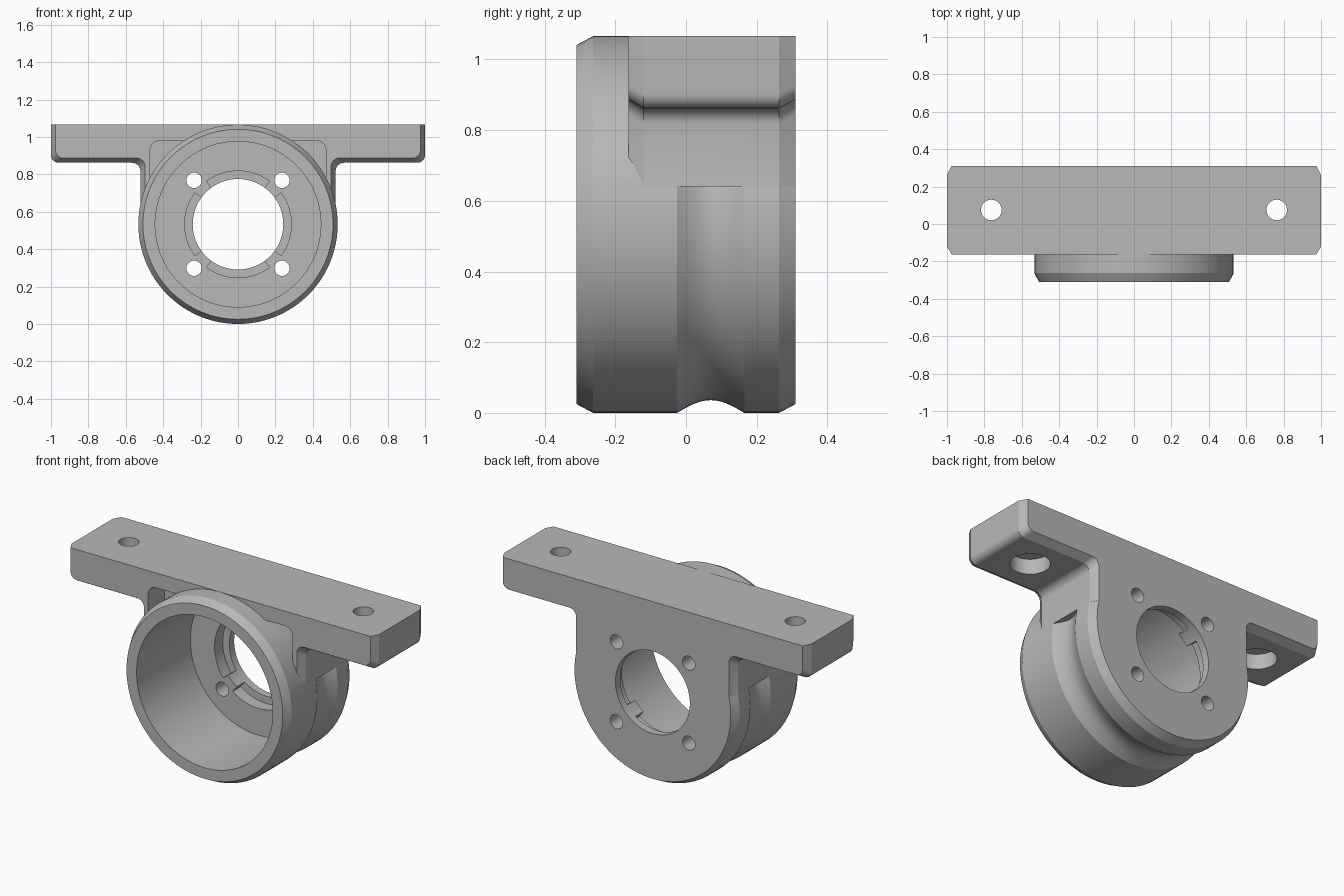
import bpy, bmesh
from math import pi, sin, cos, radians

cube = bpy.data.objects.get("Cube")
if cube:
    bpy.data.objects.remove(cube, do_unlink=True)

R = 0.533            # barrel radius, also its axis height
FRONT, BACK = -0.31, 0.31

steel = bpy.data.materials.new("grey_metal")
steel.use_nodes = True
grey = (0.48, 0.48, 0.48, 1)
steel.diffuse_color = grey
steel.node_tree.nodes["Principled BSDF"].inputs["Base Color"].default_value = grey


def loft(name, rings):
    """Closed solid through rings that share one vertex count."""
    bm = bmesh.new()
    rows = [[bm.verts.new(p) for p in ring] for ring in rings]
    for a, b in zip(rows, rows[1:]):
        for i in range(len(a)):
            j = (i + 1) % len(a)
            bm.faces.new((a[i], a[j], b[j], b[i]))
    bm.faces.new(rows[0])
    bm.faces.new(rows[-1])
    bmesh.ops.recalc_face_normals(bm, faces=bm.faces)
    mesh = bpy.data.meshes.new(name)
    bm.to_mesh(mesh)
    bm.free()
    mesh.materials.append(steel)
    obj = bpy.data.objects.new(name, mesh)
    bpy.context.collection.objects.link(obj)
    return obj


def arc(cx, cz, r, a0, a1, n=8):
    return [(cx + r * cos(radians(a0 + (a1 - a0) * i / n)),
             cz + r * sin(radians(a0 + (a1 - a0) * i / n))) for i in range(n + 1)]


def circle(r, cx=0, cz=0, n=96):
    return arc(cx, cz, r, 0, 360, n)[:-1]


def at_y(points, y):
    return [(x, y, z) for x, z in points]


def cylinder(name, r, y0, y1, x=0, z=R, n=96):
    return loft(name, [at_y(circle(r, x, z, n), y) for y in (y0, y1)])


def combine(target, other, operation):
    """Apply a boolean and remove the helper."""
    mod = target.modifiers.new("join", 'BOOLEAN')
    mod.operation, mod.solver, mod.object = operation, 'EXACT', other
    bpy.context.view_layer.objects.active = target
    bpy.ops.object.modifier_apply(modifier=mod.name)
    bpy.data.objects.remove(other, do_unlink=True)


# Mounting plate: flange with filleted neck, chamfered front and back
def plate_outline(d):
    wall, under, end, top = 0.522 - d, 0.862 + d, 1 - d, 1.067
    half = [(end, top)]
    half += arc(end - 0.04, under + 0.04, 0.04, 0, -90)
    half += arc(wall + 0.045, under - 0.045, 0.045, 90, 180)
    half += [(wall, 0.64)]
    return half + [(-x, z) for x, z in reversed(half)]


bracket = loft("mounting_bracket", [
    at_y(plate_outline(d), y)
    for y, d in ((-0.163, 0.025), (-0.12, 0), (0.263, 0), (BACK, 0.025))])

# Rounded clearance pocket behind the barrel
corner = [(0.47, 0.58)] + arc(0.42, 0.93, 0.05, 0, 90)
pocket = corner + [(-x, z) for x, z in reversed(corner)]
combine(bracket, loft("pocket_cutter", [at_y(pocket, y) for y in (-0.25, -0.01)]),
        'DIFFERENCE')

# Barrel with chamfered ends and a shallow groove
steps = 14
profile = [(FRONT, R - 0.025), (-0.263, R)]
profile += [(-0.025 + 0.19 * i / steps, R - 0.036 * sin(pi * i / steps))
            for i in range(steps + 1)]
profile += [(0.263, R), (BACK, R - 0.025)]
combine(bracket, loft("barrel", [at_y(circle(r, 0, R), y) for y, r in profile]), 'UNION')

# Main bore, and the opening in the back wall
combine(bracket, cylinder("bore_cutter", 0.443, -0.5, 0.19), 'DIFFERENCE')
combine(bracket, cylinder("opening_cutter", 0.242, 0, 0.5), 'DIFFERENCE')

# Recess around the opening, interrupted by pads at the screw holes
recess = []
for k in range(4):
    recess += arc(0, R, 0.285, 90 * k - 36, 90 * k + 36, 20)
    recess += arc(0, R, 0.22, 90 * k + 36, 90 * k + 54, 4)
combine(bracket, loft("recess_cutter", [at_y(recess, y) for y in (0.15, 0.265)]),
        'DIFFERENCE')

# Four screw holes in the back wall
for sx in (-1, 1):
    for sz in (-1, 1):
        combine(bracket, cylinder("screw_cutter", 0.041, 0.1, 0.5,
                                  sx * 0.235, R + sz * 0.235, 32), 'DIFFERENCE')

# Flange bolt holes, counterbored from below
for sx in (-1, 1):
    for r, z0, z1 in ((0.055, 0.8, 1.2), (0.105, 0.8, 0.95)):
        ring = circle(r, sx * 0.763, 0.075, 40)
        cutter = loft("bolt_cutter", [[(x, y, z) for x, y in ring] for z in (z0, z1)])
        combine(bracket, cutter, 'DIFFERENCE')

# Smooth curved surfaces, keep edges crisp
bpy.ops.object.select_all(action='DESELECT')
bracket.select_set(True)
bpy.context.view_layer.objects.active = bracket
bpy.ops.object.shade_smooth_by_angle(angle=radians(25))
